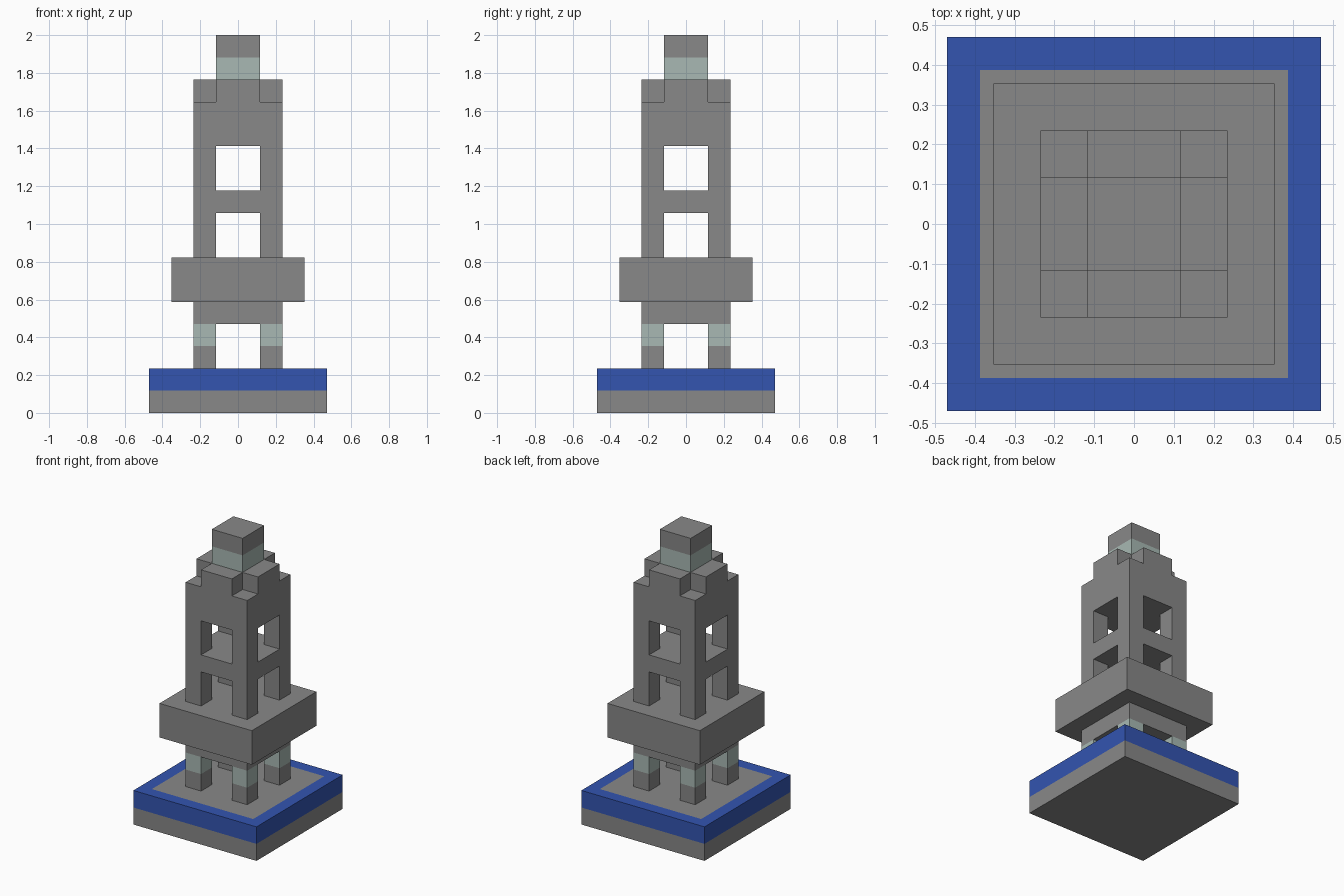
import bpy
import bmesh
from mathutils import Matrix, Vector

if "Cube" in bpy.data.objects:
    bpy.data.objects.remove(bpy.data.objects["Cube"], do_unlink=True)

U = 2 / 17  # one block


def material(name, rgb):
    mat = bpy.data.materials.new(name)
    mat.use_nodes = True
    mat.diffuse_color = (*rgb, 1)
    mat.node_tree.nodes["Principled BSDF"].inputs["Base Color"].default_value = (*rgb, 1)
    return mat


GREY = material("stone grey", (0.246, 0.246, 0.246))
BLUE = material("deep blue", (0.033, 0.089, 0.434))
PALE = material("pale green", (0.392, 0.485, 0.451))


def block(name, x, y, z, mats=()):
    """Box from (min, max) ranges given in block units."""
    lo, hi = (Vector(v) * U for v in zip(x, y, z))
    bm = bmesh.new()
    scale = Matrix.Diagonal((*(hi - lo), 1))
    bmesh.ops.create_cube(bm, size=1, matrix=Matrix.Translation((lo + hi) / 2) @ scale)
    mesh = bpy.data.meshes.new(name)
    bm.to_mesh(mesh)
    bm.free()
    for mat in mats:
        mesh.materials.append(mat)
    obj = bpy.data.objects.new(name, mesh)
    bpy.context.collection.objects.link(obj)
    return obj


def square(name, half, bottom, top, *mats):
    return block(name, (-half, half), (-half, half), (bottom, top), mats)


def cut(obj, x, y, z):
    cutter = block("cutter", x, y, z)
    cutter.hide_render = True
    mod = obj.modifiers.new("cut", "BOOLEAN")
    mod.operation, mod.solver, mod.object = "DIFFERENCE", "EXACT", cutter
    bpy.context.view_layer.objects.active = obj
    bpy.ops.object.modifier_apply(modifier=mod.name)
    bpy.data.objects.remove(cutter, do_unlink=True)


def opening(obj, bottom, top):
    """Archway two blocks wide running through in both directions."""
    cut(obj, (-1, 1), (-3, 3), (bottom, top))
    cut(obj, (-3, 3), (-1, 1), (bottom, top))


def band(obj, bottom, top, inset_top=False):
    """Give the second material to the faces between two heights."""
    bm = bmesh.new()
    bm.from_mesh(obj.data)
    for z in (bottom, top):
        bmesh.ops.bisect_plane(bm, geom=bm.verts[:] + bm.edges[:] + bm.faces[:],
                               plane_co=(0, 0, z * U), plane_no=(0, 0, 1), dist=1e-5)
    for f in bm.faces:
        f.material_index = int(bottom * U + 1e-4 < f.calc_center_median().z < top * U + 1e-4
                               and (abs(f.normal.z) < 0.5 or inset_top))
    if inset_top:
        lid = [f for f in bm.faces if f.normal.z > 0.9]
        bmesh.ops.inset_region(bm, faces=lid, thickness=U)
        for f in lid:
            f.material_index = 0
    bm.to_mesh(obj.data)
    bm.free()


# Base with blue rim
base = square("base", 4, 0, 2, GREY, BLUE)
band(base, 1, 2, inset_top=True)

# Lower stage on four legs with pale bands
lower = square("lower_stage", 2, 2, 5, GREY, PALE)
opening(lower, 1, 4)
band(lower, 3, 4)

# Wide platform
square("platform", 3, 5, 7, GREY)

# Upper tower with two tiers of openings and notched top corners
tower = square("upper_tower", 2, 7, 15, GREY)
opening(tower, 6, 9)
opening(tower, 10, 12)
for x in ((-3, -1), (1, 3)):
    for y in ((-3, -1), (1, 3)):
        cut(tower, x, y, (14, 16))

# Lantern and cap
cap = square("lantern_cap", 1, 15, 17, GREY, PALE)
band(cap, 15, 16)
